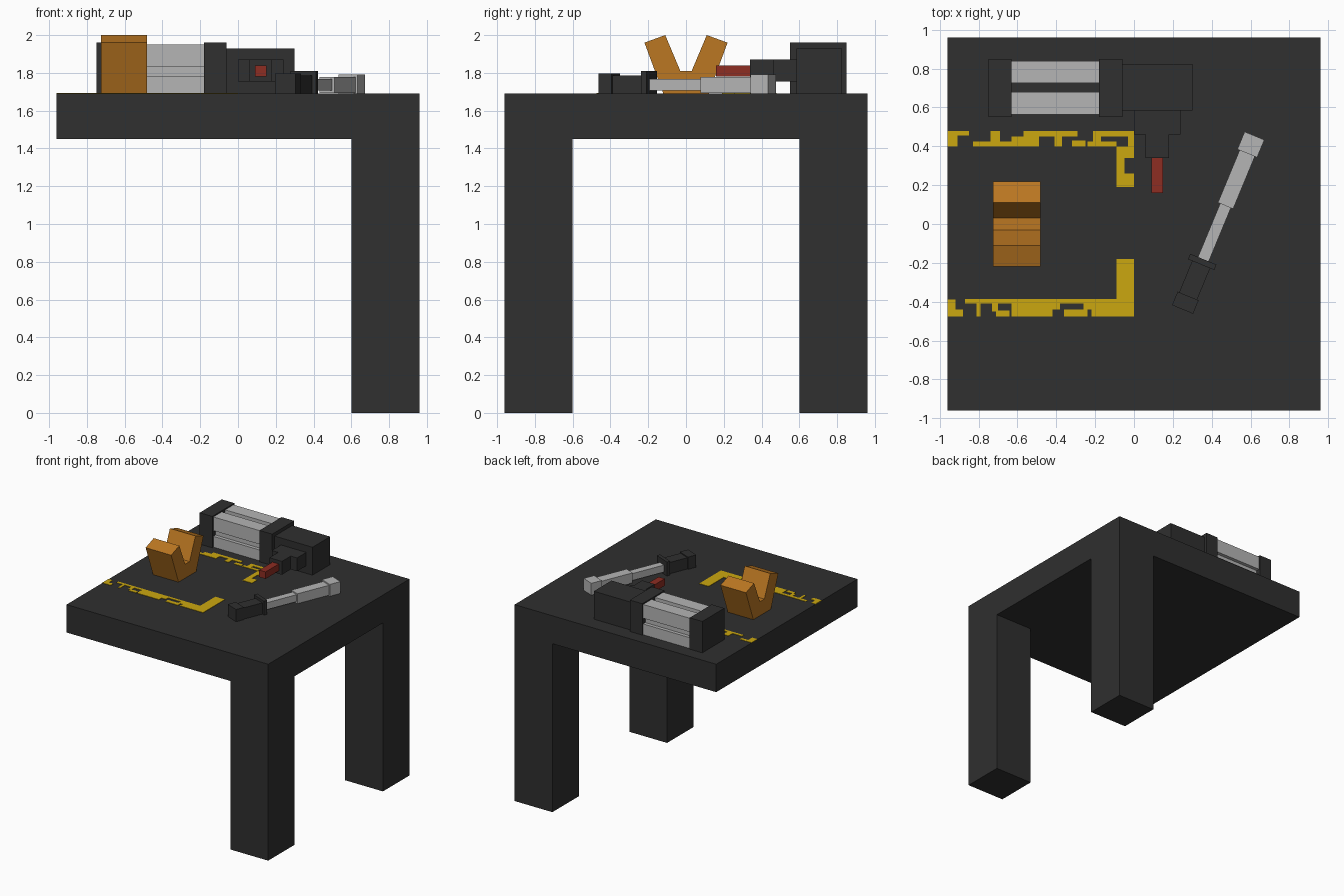
import bpy, bmesh, math
from mathutils import Matrix

if "Cube" in bpy.data.objects:
    bpy.data.objects.remove(bpy.data.objects["Cube"])

TOP = 1.69  # height of the table surface


def material(name, rgb):
    m = bpy.data.materials.new(name)
    m.diffuse_color = (*rgb, 1)
    m.use_nodes = True
    m.node_tree.nodes["Principled BSDF"].inputs["Base Color"].default_value = m.diffuse_color
    return m


DARK = material("charcoal", (0.029, 0.029, 0.029))
GREY = material("light_grey", (0.46, 0.46, 0.46))
ORANGE = material("orange", (0.50, 0.185, 0.016))
RED = material("red", (0.27, 0.026, 0.016))
YELLOW = material("yellow_paint", (0.60, 0.39, 0.005))


def finish(name, bm, mat):
    bmesh.ops.recalc_face_normals(bm, faces=bm.faces[:])
    mesh = bpy.data.meshes.new(name)
    bm.to_mesh(mesh)
    bm.free()
    mesh.materials.append(mat)
    obj = bpy.data.objects.new(name, mesh)
    bpy.context.collection.objects.link(obj)
    return obj


def add_box(bm, x0, x1, y0, y1, z0, z1):
    m = Matrix.Translation(((x0 + x1) / 2, (y0 + y1) / 2, (z0 + z1) / 2))
    m = m @ Matrix.Diagonal((x1 - x0, y1 - y0, z1 - z0, 1))
    bmesh.ops.create_cube(bm, size=1, matrix=m)


def box(name, mat, *bounds):
    bm = bmesh.new()
    add_box(bm, *bounds)
    return finish(name, bm, mat)


def raise_faces(bm, faces, dz):
    ret = bmesh.ops.extrude_face_region(bm, geom=faces)
    verts = [g for g in ret["geom"] if isinstance(g, bmesh.types.BMVert)]
    bmesh.ops.translate(bm, vec=(0, 0, dz), verts=verts)


# Table: slab with two legs pulled down from its right corners
bm = bmesh.new()
xs, ys = (-0.96, 0.6, 0.96), (-0.96, -0.6, 0.6, 0.96)
grid = [[bm.verts.new((x, y, 1.45)) for y in ys] for x in xs]
cells = {}
for i in range(2):
    for j in range(3):
        cells[i, j] = bm.faces.new((grid[i][j], grid[i][j + 1],
                                    grid[i + 1][j + 1], grid[i + 1][j]))
# keep the underside while extruding the surface upward
upper = bmesh.ops.duplicate(bm, geom=list(cells.values()))
upper_faces = [g for g in upper["geom"] if isinstance(g, bmesh.types.BMFace)]
raise_faces(bm, upper_faces, TOP - 1.45)
bmesh.ops.delete(bm, geom=[f for f in upper_faces if f.is_valid], context="FACES_ONLY")
for j in (0, 2):
    raise_faces(bm, [cells[1, j]], -1.45)
    if cells[1, j].is_valid:
        bmesh.ops.delete(bm, geom=[cells[1, j]], context="FACES_ONLY")
bmesh.ops.remove_doubles(bm, verts=bm.verts[:], dist=0.0005)
bmesh.ops.dissolve_limit(bm, angle_limit=0.01, verts=bm.verts[:], edges=bm.edges[:])
finish("table", bm, DARK)

# Machine: two end blocks joined by four square rails with inner webs
for name, x in (("left_end_block", -0.75), ("right_end_block", -0.18)):
    box(name, DARK, x, x + 0.12, 0.55, 0.85, 1.66, 1.96)
bm = bmesh.new()
for y0 in (0.565, 0.725):
    for z0 in (1.665, 1.832):
        add_box(bm, -0.63, -0.18, y0, y0 + 0.115, z0, z0 + 0.118)
    add_box(bm, -0.63, -0.18, y0 + 0.03, y0 + 0.085, 1.783, 1.832)
finish("rails", bm, GREY)

# Machine head, stepped nozzle and red tip
box("machine_body", DARK, -0.06, 0.30, 0.585, 0.825, 1.68, 1.93)
box("nozzle_base", DARK, 0.0, 0.24, 0.46, 0.585, 1.755, 1.87)
box("nozzle_neck", DARK, 0.06, 0.18, 0.34, 0.46, 1.755, 1.87)
box("nozzle_tip", RED, 0.09, 0.15, 0.16, 0.34, 1.78, 1.84)

# V-shaped cradle, extruded along x
half = [(0.03, 1.81), (0.11, 2.0), (0.22, 1.96), (0.12, 1.69)]
profile = half + [(-y, z) for y, z in reversed(half)]
bm = bmesh.new()
face = bm.faces.new([bm.verts.new((-0.725, y, z)) for y, z in profile])
ret = bmesh.ops.extrude_face_region(bm, geom=[face], use_keep_orig=True)
bmesh.ops.translate(bm, vec=(0.243, 0, 0),
                    verts=[g for g in ret["geom"] if isinstance(g, bmesh.types.BMVert)])
finish("cradle", bm, ORANGE)

# Baton lying on the table: square segments (start, end, width) along its axis
baton = [
    ("baton_pommel", DARK, 0.0, 0.075, 0.117),
    ("baton_handle", DARK, 0.075, 0.25, 0.10),
    ("baton_collar", DARK, 0.25, 0.28, 0.146),
    ("baton_thin_rod", GREY, 0.28, 0.578, 0.06),
    ("baton_thick_rod", GREY, 0.578, 0.87, 0.085),
    ("baton_tip", GREY, 0.87, 0.968, 0.11),
]
for name, mat, s0, s1, w in baton:
    obj = box(name, mat, s0, s1, -w / 2, w / 2, -w / 2, w / 2)
    obj.location = (0.25, -0.44, 1.737)
    obj.rotation_euler.z = math.radians(67.5)

# Worn painted outline: patches as (x0, x1, y0, y1) in hundredths
patches = [
    (-96, -85, 45.5, 48), (-96, -91, 40, 45.5), (-83, -57, 40, 42.5),
    (-74, -69, 42.5, 48), (-63, -57, 42.5, 45), (-57, -49, 40, 48),
    (-49, -29, 45, 48), (-41, -37, 40, 45), (-32, -25, 40, 43),
    (-24, -9, 40, 42.5), (-21, -17, 42.5, 48), (-17, 0, 45, 48),
    (-3, 0, 40, 45), (-9, 0, 34, 40), (-9, -5, 19, 34), (-5, 0, 19, 26),
    (-87, -9, -41, -38.5), (-96, -92, -44, -39), (-96, -88, -47.5, -44),
    (-81, -79, -47.5, -41), (-73, -70, -45, -41), (-71, -64, -47.5, -44.5),
    (-63, -38, -44, -41), (-63, -42, -47.5, -44), (-36, -24, -47.5, -44),
    (-26, -9, -44, -41), (-22, -9, -47.5, -44), (-9, 0, -47.5, -18),
]
bm = bmesh.new()
for p in patches:
    add_box(bm, *(v / 100 for v in p), TOP - 0.002, TOP + 0.003)
finish("floor_marking", bm, YELLOW)
